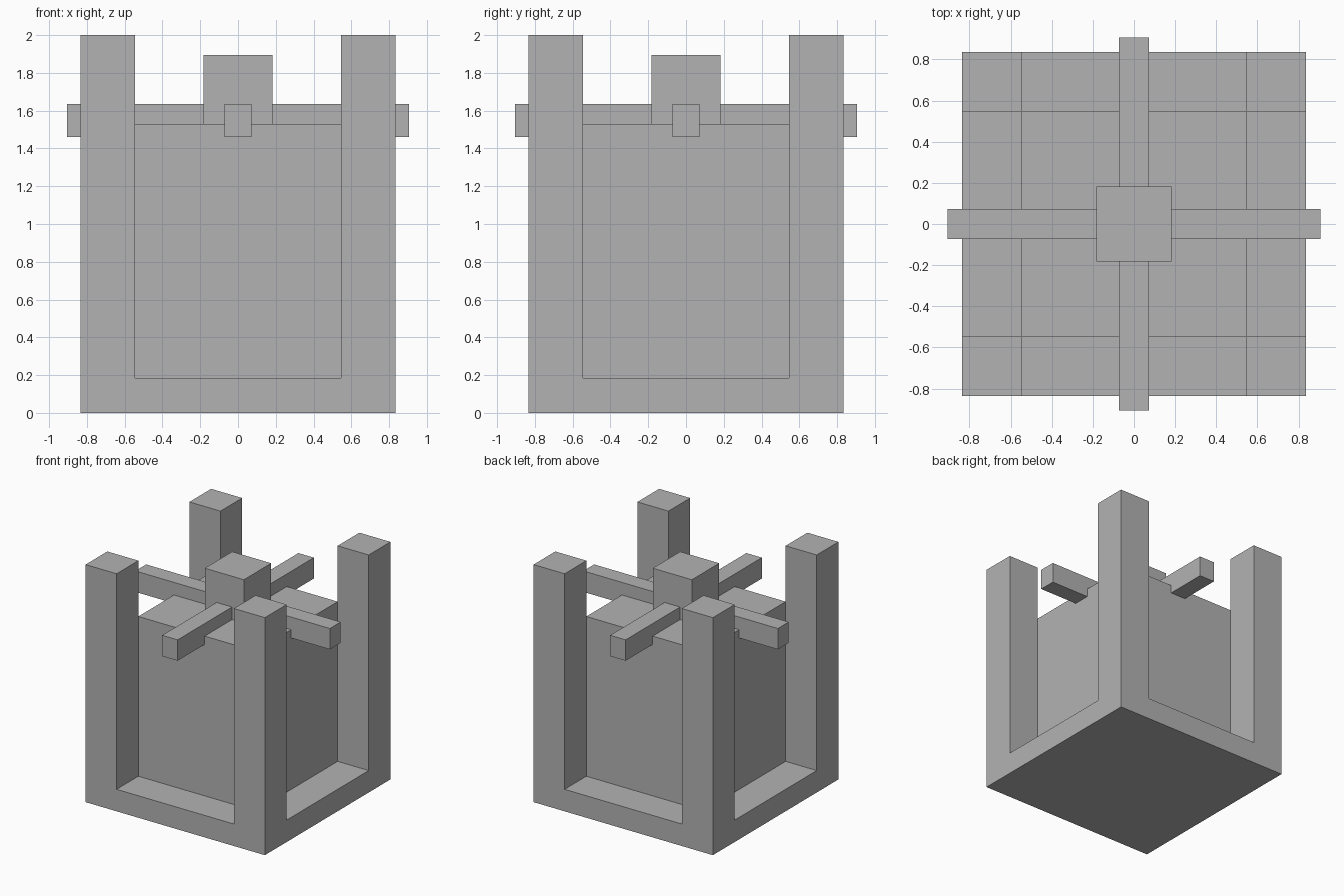
import bpy
import bmesh
from mathutils import Vector

cube = bpy.data.objects.get("Cube")
if cube:
    bpy.data.objects.remove(cube, do_unlink=True)

# Main dimensions
OUTER, INNER = 0.835, 0.546
BASE_TOP, BLOCK_TOP, POST_TOP = 0.185, 1.53, 2.0
BEAM_REACH, BEAM_HALF = 0.906, 0.072
BEAM_BOTTOM, BEAM_TOP = 1.46, 1.636
HUB_HALF, HUB_TOP = 0.182, 1.895

grey = bpy.data.materials.new("plain_grey")
grey.use_nodes = True
colour = (0.45, 0.45, 0.45, 1)
grey.diffuse_color = colour
grey.node_tree.nodes["Principled BSDF"].inputs["Base Color"].default_value = colour


def add_object(name, bm):
    bmesh.ops.recalc_face_normals(bm, faces=bm.faces)
    mesh = bpy.data.meshes.new(name)
    bm.to_mesh(mesh)
    bm.free()
    mesh.materials.append(grey)
    obj = bpy.data.objects.new(name, mesh)
    bpy.context.collection.objects.link(obj)
    return obj


def add_box(name, half_x, half_y, bottom, top):
    bm = bmesh.new()
    bmesh.ops.create_cube(bm, size=2)
    for v in bm.verts:
        z = top if v.co.z > 0 else bottom
        v.co = Vector((v.co.x * half_x, v.co.y * half_y, z))
    return add_object(name, bm)


# Frame: a slab divided three by three, with its corners drawn up into posts
bm = bmesh.new()
bmesh.ops.create_cube(bm, size=2)
for v in bm.verts:
    v.co = Vector((v.co.x * OUTER, v.co.y * OUTER, BASE_TOP if v.co.z > 0 else 0))
for axis in (Vector((1, 0, 0)), Vector((0, 1, 0))):
    for side in (-INNER, INNER):
        bmesh.ops.bisect_plane(bm, geom=bm.verts[:] + bm.edges[:] + bm.faces[:],
                               plane_co=axis * side, plane_no=axis)
bm.normal_update()
corners = []
for f in bm.faces:
    c = f.calc_center_median()
    if f.normal.z > 0.9 and min(abs(c.x), abs(c.y)) > INNER:
        corners.append(f)
for f in corners:
    raised = bmesh.ops.extrude_discrete_faces(bm, faces=[f])["faces"][0]
    for v in raised.verts:
        v.co.z = POST_TOP
bmesh.ops.dissolve_limit(bm, angle_limit=0.01, verts=bm.verts, edges=bm.edges)
add_object("base_with_corner_posts", bm)

# Core block between the posts
add_box("core_block", INNER, INNER, BASE_TOP, BLOCK_TOP)

# Crossed beams let into the top of the block, and the hub over them
add_box("cross_beam_sideways", BEAM_REACH, BEAM_HALF, BEAM_BOTTOM, BEAM_TOP)
add_box("cross_beam_lengthways", BEAM_HALF, BEAM_REACH, BEAM_BOTTOM, BEAM_TOP)
add_box("centre_hub", HUB_HALF, HUB_HALF, BLOCK_TOP, HUB_TOP)
